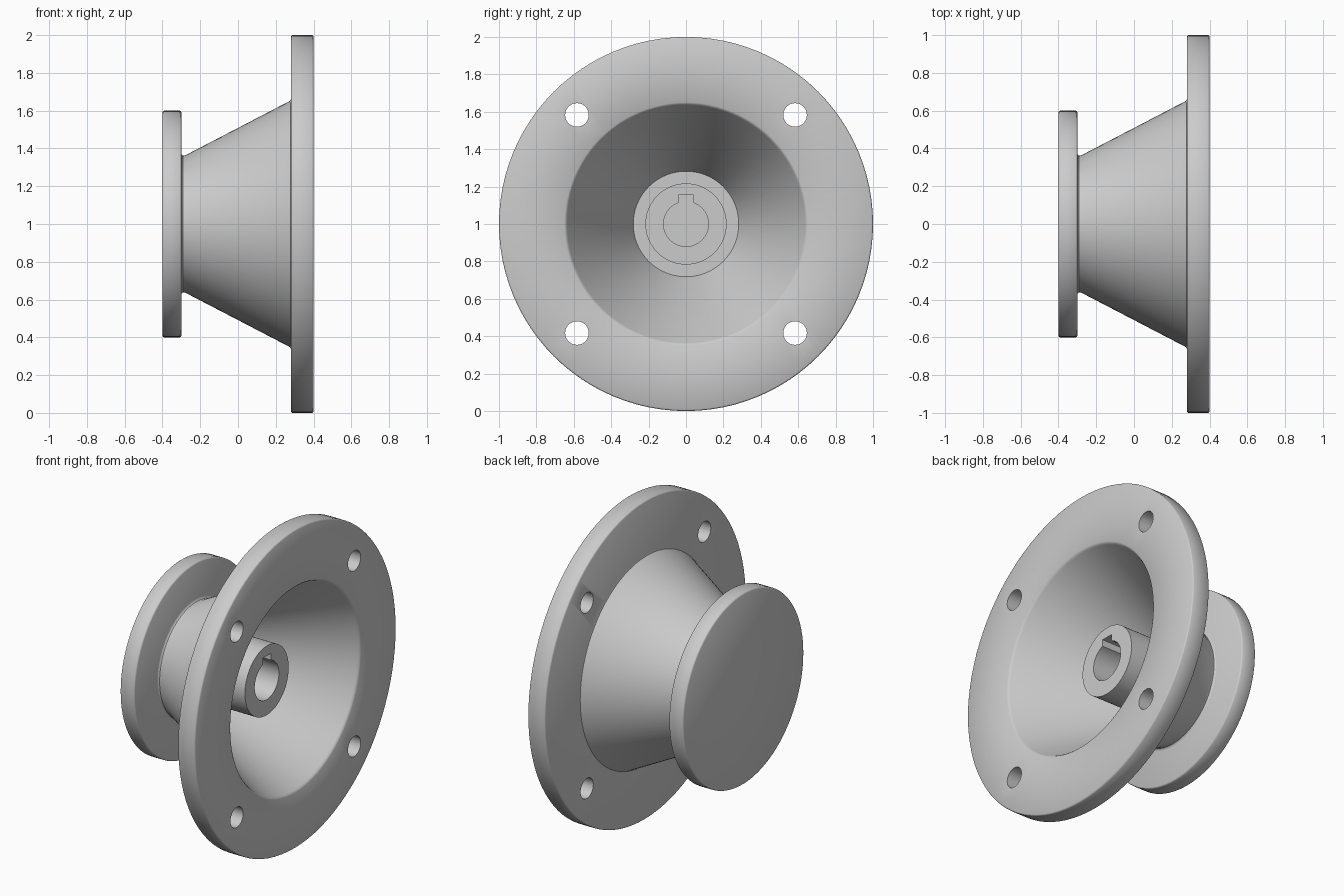
import bpy, bmesh, math
from mathutils import Matrix, Vector

if "Cube" in bpy.data.objects:
    bpy.data.objects.remove(bpy.data.objects["Cube"])

CZ = 1.0  # height of the turning axis, which runs along x


def lathe(name, profile, closed=False, steps=96):
    """Turn (x, radius) points around the x axis."""
    bm = bmesh.new()
    vs = [bm.verts.new((x, 0, r)) for x, r in profile]
    pairs = list(zip(vs, vs[1:])) + ([(vs[-1], vs[0])] if closed else [])
    edges = [bm.edges.new(p) for p in pairs]
    bmesh.ops.spin(bm, geom=vs + edges, cent=(0, 0, 0), axis=(1, 0, 0),
                   angle=math.tau, steps=steps, use_duplicate=False)
    bmesh.ops.remove_doubles(bm, verts=bm.verts, dist=1e-5)
    bmesh.ops.dissolve_degenerate(bm, edges=bm.edges, dist=1e-6)
    bmesh.ops.recalc_face_normals(bm, faces=bm.faces)
    bmesh.ops.translate(bm, verts=bm.verts, vec=(0, 0, CZ))
    return to_object(name, bm)


def to_object(name, bm):
    mesh = bpy.data.meshes.new(name)
    bm.to_mesh(mesh)
    bm.free()
    ob = bpy.data.objects.new(name, mesh)
    bpy.context.collection.objects.link(ob)
    return ob


def activate(ob):
    bpy.ops.object.select_all(action='DESELECT')
    ob.select_set(True)
    bpy.context.view_layer.objects.active = ob


def cut(ob, cutter):
    """Subtract the cutter, then delete it."""
    cutter.hide_render = True
    mod = ob.modifiers.new("cut", 'BOOLEAN')
    mod.operation, mod.solver, mod.object = 'DIFFERENCE', 'EXACT', cutter
    activate(ob)
    bpy.ops.object.modifier_apply(modifier=mod.name)
    bpy.data.objects.remove(cutter)


# Body: small end plate, hollow cone and large mounting flange
body = lathe("flanged_cone_body", [
    (-0.40, 0), (-0.40, 0.592), (-0.397, 0.597), (-0.392, 0.60),
    (-0.308, 0.60), (-0.303, 0.597), (-0.30, 0.592),
    (-0.30, 0.375), (-0.297, 0.367), (-0.291, 0.362), (-0.28, 0.363),
    (0.268, 0.648), (0.277, 0.654), (0.28, 0.662),
    (0.28, 0.992), (0.283, 0.997), (0.288, 1.0),
    (0.392, 1.0), (0.397, 0.997), (0.40, 0.992),
    (0.40, 0.65), (0.395, 0.642), (0.386, 0.635),
    (-0.30, 0.282), (-0.30, 0)])

# Four bolt holes through the mounting flange
bm = bmesh.new()
for sy in (-1, 1):
    for sz in (-1, 1):
        m = (Matrix.Translation(Vector((0.34, sy * 0.583, CZ + sz * 0.583)))
             @ Matrix.Rotation(math.pi / 2, 4, 'Y'))
        bmesh.ops.create_cone(bm, cap_ends=True, segments=40, radius1=0.063,
                              radius2=0.063, depth=0.3, matrix=m)
cut(body, to_object("bolt_hole_cutter", bm))

# Hub tube standing on the floor of the cone
hub = lathe("keyed_hub", [(-0.31, 0.12), (-0.31, 0.217), (0.20, 0.217), (0.20, 0.12)],
            closed=True)

# Keyway slot along the top of the bore
bm = bmesh.new()
bmesh.ops.create_cube(bm, size=1, matrix=Matrix.Translation((-0.05, 0, CZ + 0.105))
                      @ Matrix.Diagonal((0.7, 0.08, 0.1, 1)))
cut(hub, to_object("keyway_cutter", bm))

for ob in (body, hub):
    activate(ob)
    bpy.ops.object.shade_smooth_by_angle(angle=math.radians(35))
